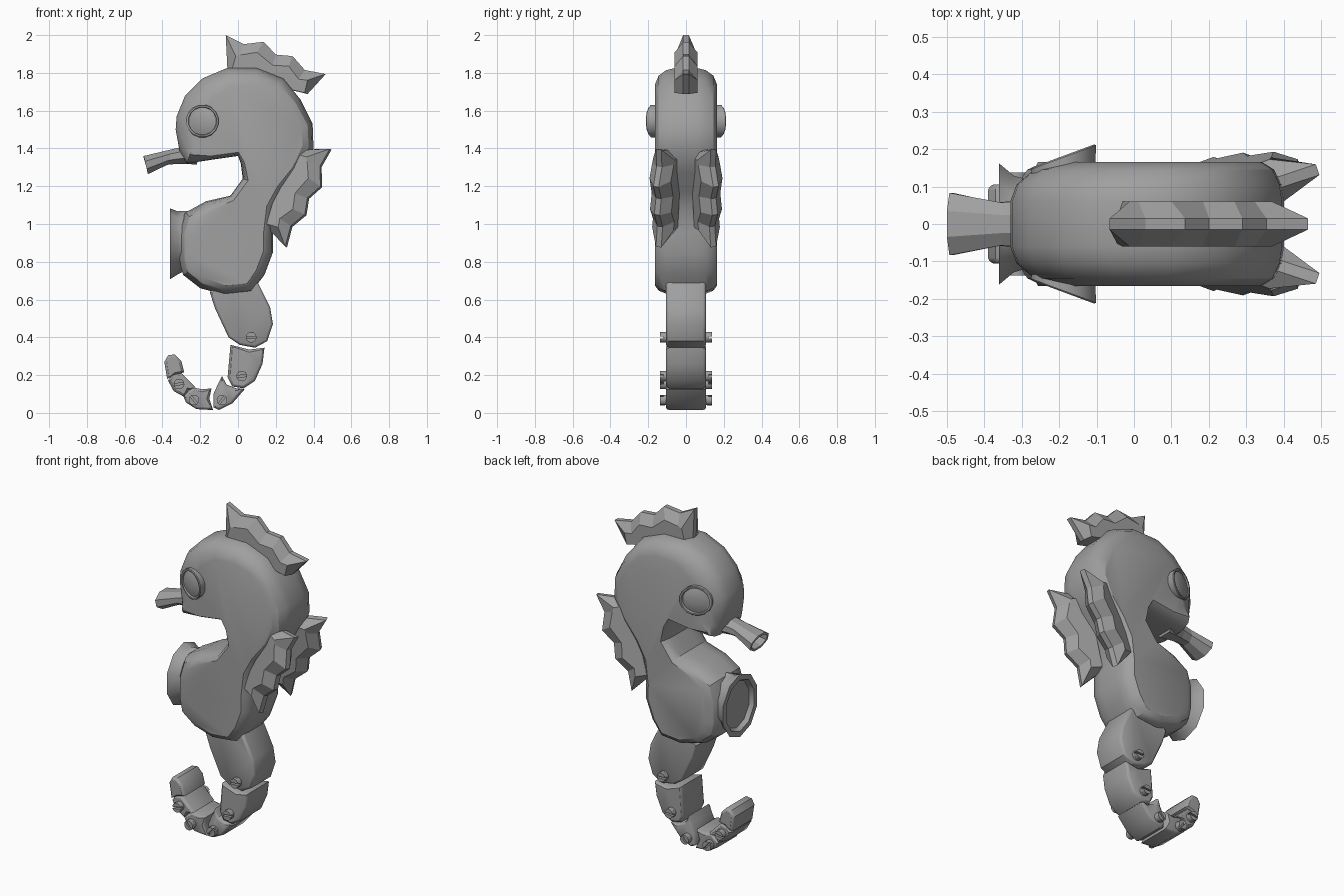
import bpy, bmesh, math
from mathutils import Vector

if "Cube" in bpy.data.objects:
    bpy.data.objects.remove(bpy.data.objects["Cube"])

grey = bpy.data.materials.new("stone grey")
grey.use_nodes = True
tone = (0.35, 0.35, 0.35, 1)
grey.diffuse_color = tone
grey.node_tree.nodes["Principled BSDF"].inputs["Base Color"].default_value = tone


def loft(name, rings, smooth=32):
    """Skin a stack of equal-length closed rings and cap both ends."""
    bm = bmesh.new()
    loops = [[bm.verts.new(p) for p in ring] for ring in rings]
    count = len(loops[0])
    for low, high in zip(loops, loops[1:]):
        for i in range(count):
            j = (i + 1) % count
            bm.faces.new((low[i], low[j], high[j], high[i]))
    bm.faces.new(loops[0])
    bm.faces.new(loops[-1][::-1])
    bmesh.ops.recalc_face_normals(bm, faces=bm.faces)
    mesh = bpy.data.meshes.new(name)
    bm.to_mesh(mesh)
    bm.free()
    mesh.materials.append(grey)
    mesh.shade_smooth() if smooth else mesh.shade_flat()
    if smooth:
        mesh.set_sharp_from_angle(angle=math.radians(smooth))
    obj = bpy.data.objects.new(name, mesh)
    bpy.context.collection.objects.link(obj)
    return obj


def inset(profile, amount):
    """Shrink a clockwise (x, z, width) outline by each point's own width."""
    result = []
    for i, (x, z, width) in enumerate(profile):
        before = Vector(profile[i - 1][:2])
        after = Vector(profile[(i + 1) % len(profile)][:2])
        along = (after - before).normalized()
        result.append((x + along.y * width * amount, z - along.x * width * amount))
    return result


def slab(name, profile, layers, smooth=32):
    """Symmetric plate with rounded rims; layers are (inset amount, half depth)."""
    stack = [(a, -d) for a, d in reversed(layers)] + list(layers)
    return loft(name, [[(x, y, z) for x, z in inset(profile, a)] for a, y in stack], smooth)


def circle(count, turn=0.5):
    steps = [(i + turn) * math.tau / count for i in range(count)]
    return [(math.cos(a), math.sin(a)) for a in steps]


# Head, neck and belly in one rounded slab
body = [
    (-.31, 1.39, .10), (-.33, 1.5, .14), (-.325, 1.57, .14), (-.28, 1.68, .13),
    (-.19, 1.77, .12), (-.06, 1.825, .1), (.1, 1.825, .09), (.24, 1.77, .08),
    (.33, 1.66, .07), (.395, 1.53, .06), (.4, 1.4, .06), (.33, 1.27, .05),
    (.25, 1.17, .05), (.2, 1.08, .05), (.185, .95, .05), (.185, .85, .05),
    (.14, .73, .05), (.07, .64, .05), (-.07, .625, .05), (-.2, .66, .06),
    (-.29, .73, .06), (-.32, .82, .08), (-.32, .95, .08), (-.28, 1.06, .07),
    (-.17, 1.12, .05), (-.04, 1.15, .03), (.025, 1.24, .03), (.015, 1.32, .02),
    (0, 1.36, .02), (-.14, 1.34, .02), (-.27, 1.32, .05)]
slab("body", body, [(0, .06), (.12, .105), (.45, .145), (1, .165)])

# Hollow snout and belly pouch: rings are (x, z, half width, half height, slant)
def tube(name, sections, sides, smooth):
    loft(name, [[(x + slant * s, w * c, z + h * s) for c, s in circle(sides)]
                for x, z, w, h, slant in sections], smooth)


tube("snout", [(-.2, 1.38, .1, .07, .02), (-.3, 1.365, .068, .05, .02),
               (-.36, 1.355, .062, .045, .015), (-.488, 1.312, .09, .052, -.012),
               (-.488, 1.312, .075, .04, -.012), (-.4, 1.34, .05, .03, -.01)], 8, 0)
tube("belly_pouch", [(-.2, .91, .12, .16, 0), (-.285, .91, .125, .16, 0),
                     (-.32, .9, .135, .167, 0), (-.36, .895, .17, .188, 0),
                     (-.36, .895, .138, .155, 0), (-.335, .895, .125, .142, 0)], 10, 40)

# Eyes: round plugs cut on a slant, with a rim around a shallow dome
for side, word in ((1, "left"), (-1, "right")):
    rings = []
    for radius, rise in ((.086, None), (.088, -.004), (.084, 0), (.076, 0),
                         (.073, -.012), (.05, -.004), (.02, 0)):
        ring = []
        for c, s in circle(16):
            y = .09 if rise is None else .182 + .37 * radius * c + rise
            ring.append((-.188 + radius * c, side * y, 1.545 + radius * s))
        rings.append(ring)
    loft(word + "_eye", rings)

# Scalloped fins: thin jagged edge, thick jagged shoulder, shared by crest and sides
edge = [(0, 0), (.106, .01), (.2, -.04), (.285, 0), (.37, -.025),
        (.457, .02), (.568, 0), (.517, .133), (.085, .19)]
shoulder = [(.09, .085), (.11, .07), (.187, .025), (.29, .058), (.37, .032),
            (.445, .077), (.49, .065), (.5, .133), (.1, .19)]


def fin(name, tip, angle, tilt):
    """Angle swings the fin clockwise in the side plane; tilt leans its root inward."""
    a, t = math.radians(angle), math.radians(tilt)
    along = Vector((math.cos(a), 0, -math.sin(a)))
    root = Vector((-math.sin(a), 0, -math.cos(a)))
    across = Vector((0, 1, 0))
    inward = root * math.cos(t) - across * math.sin(t)
    thick = across * math.cos(t) + root * math.sin(t)
    rings = [[Vector(tip) + along * u + inward * v + thick * w for u, v in shape]
             for shape, w in ((shoulder, -.06), (edge, -.015), (edge, .015), (shoulder, .06))]
    loft(name, rings, 0)


fin("head_crest", (-.065, 0, 2), 21.3, 0)
for side, word in ((1, "left"), (-1, "right")):
    fin(word + "_back_fin", (.49, side * .145, 1.395), 114.5, side * 20)

# Tail links from the hip to the curled tip
links = [
    [(-.15, .64), (-.05, .73), (.1, .7), (.17, .56), (.185, .47), (.155, .38),
     (.09, .345), (.01, .36), (-.05, .4), (-.12, .55)],
    [(-.04, .36), (.06, .335), (.14, .345), (.13, .26), (.09, .17), (.03, .13),
     (-.03, .14), (-.055, .19)],
    [(-.085, .195), (-.06, .15), (-.01, .13), (.035, .125), (-.03, .05), (-.1, .015),
     (-.13, .03), (-.13, .1), (-.105, .155)],
    [(-.24, .135), (-.19, .125), (-.14, .13), (-.152, .075), (-.132, .015),
     (-.22, .02), (-.275, .055), (-.29, .09)],
    [(-.35, .205), (-.3, .21), (-.225, .135), (-.26, .12), (-.285, .085),
     (-.34, .115), (-.37, .17)],
    [(-.39, .27), (-.37, .305), (-.335, .31), (-.3, .275), (-.285, .215),
     (-.33, .2), (-.375, .18)]]
for number, outline in enumerate(links, 1):
    slab(f"tail_link_{number}", [(x, z, .014) for x, z in outline],
         [(0, .09), (.4, .1), (1, .105)])

# Slotted bolts on both sides of each joint
bolts = [(.07, .4, 0), (.02, .195, 5), (-.085, .068, 50), (-.233, .068, 130), (-.312, .153, 10)]
for number, (x, z, turn) in enumerate(bolts, 1):
    slab(f"bolt_shaft_{number}", [(x + .028 * c, z + .028 * s, 0) for c, s in circle(12)],
         [(0, .118)])
    a = math.radians(turn)
    for side in (1, -1):
        for half in (1, -1):
            arc = [(math.cos(k * math.pi / 6) * .028,
                    half * max(math.sin(k * math.pi / 6) * .028, .005)) for k in range(7)]
            spun = [(x + u * math.cos(a) - v * math.sin(a),
                     z + u * math.sin(a) + v * math.cos(a)) for u, v in arc]
            loft(f"bolt_head_{number}", [[(p, side * d, q) for p, q in spun]
                                         for d in (.112, .138)])
